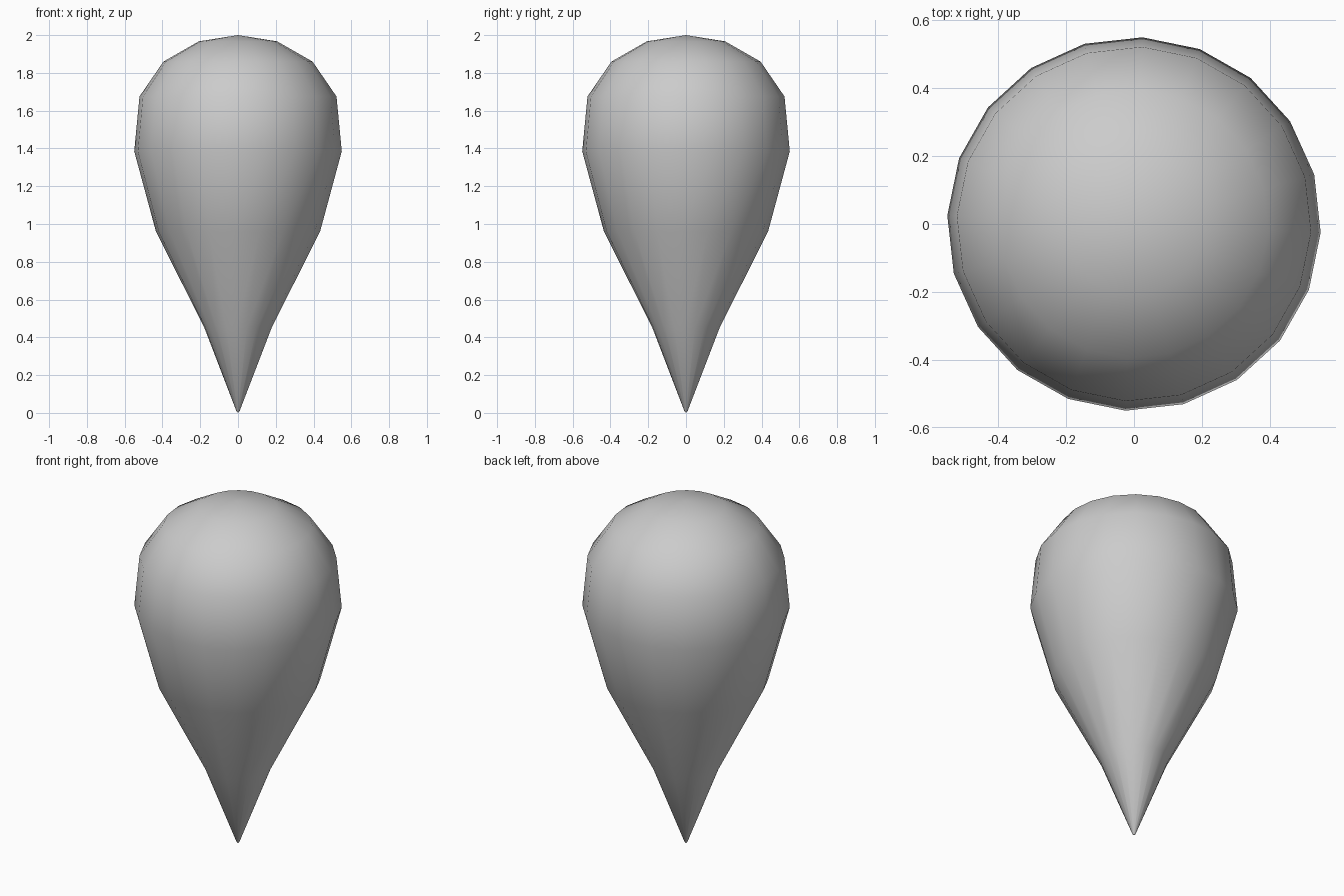
import bpy, bmesh, math

if "Cube" in bpy.data.objects:
    bpy.data.objects.remove(bpy.data.objects["Cube"])

SIDES = 20
OFFSET = math.radians(-2.6)
# radius, height of each ring from the tip to the crown
PROFILE = [(0.008, 0.008), (0.18, 0.455), (0.435, 0.96), (0.55, 1.385),
           (0.522, 1.675), (0.395, 1.86), (0.207, 1.967)]

bm = bmesh.new()
rings = []
for r, z in PROFILE:
    rings.append([bm.verts.new((r * math.cos(OFFSET + i * math.tau / SIDES),
                                r * math.sin(OFFSET + i * math.tau / SIDES), z))
                  for i in range(SIDES)])
tip = bm.verts.new((0, 0, 0))
crown = bm.verts.new((0, 0, 2))

# side walls and pole fans
for i in range(SIDES):
    j = (i + 1) % SIDES
    for low, high in zip(rings, rings[1:]):
        bm.faces.new((low[i], low[j], high[j], high[i]))
    bm.faces.new((tip, rings[0][j], rings[0][i]))
    bm.faces.new((crown, rings[-1][i], rings[-1][j]))
for f in bm.faces:
    f.smooth = True

mesh = bpy.data.meshes.new("teardrop_body")
bm.to_mesh(mesh)
bm.free()
body = bpy.data.objects.new("teardrop_body", mesh)
bpy.context.collection.objects.link(body)
